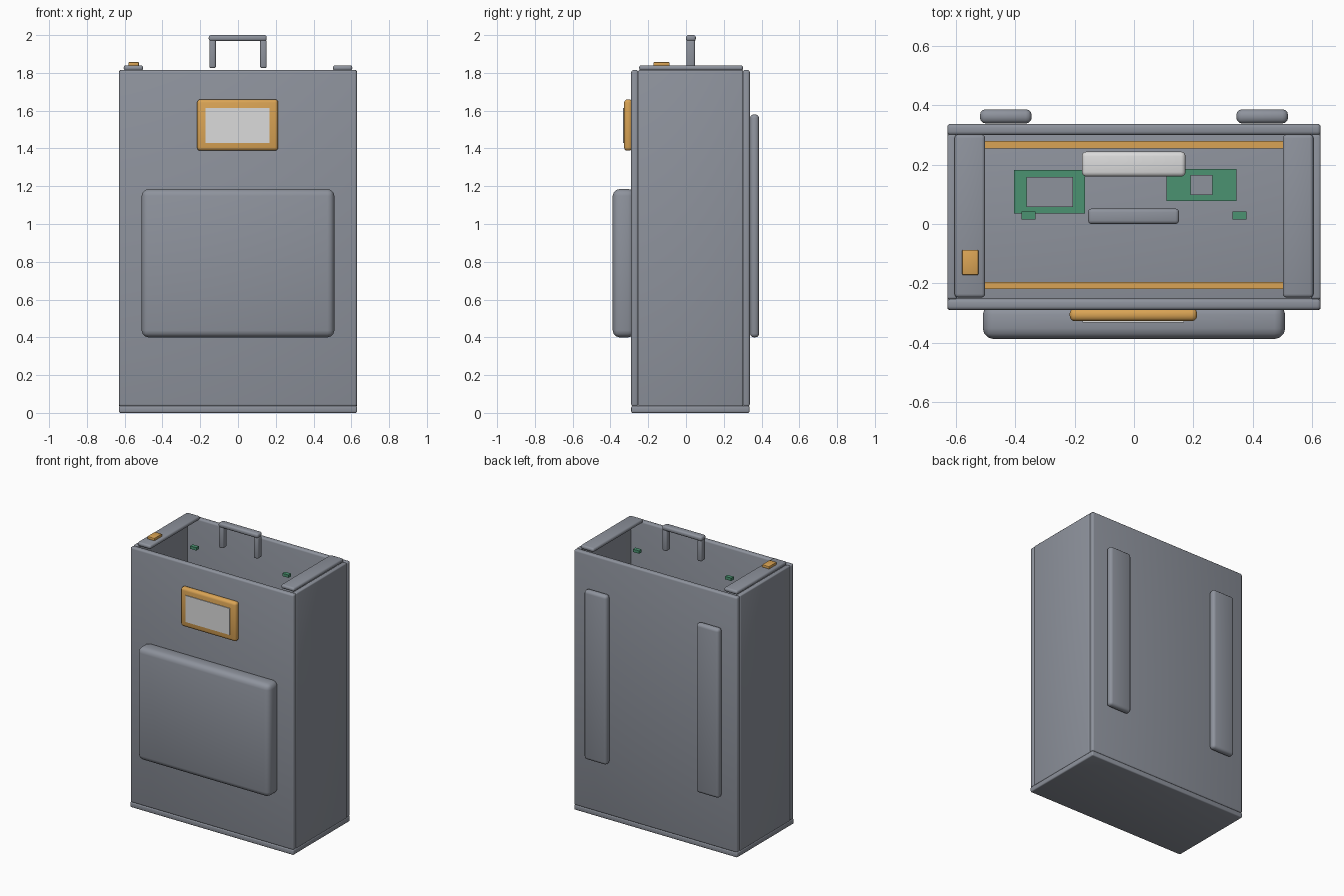
import bpy, bmesh, math

if "Cube" in bpy.data.objects:
    bpy.data.objects.remove(bpy.data.objects["Cube"])


def material(name, rgb):
    m = bpy.data.materials.new(name)
    m.diffuse_color = (*rgb, 1.0)
    m.use_nodes = True
    m.node_tree.nodes["Principled BSDF"].inputs["Base Color"].default_value = m.diffuse_color
    return m


GREY = material("slate_grey", (0.27, 0.29, 0.335))
ORANGE = material("orange", (0.70, 0.37, 0.09))
WHITE = material("off_white", (0.71, 0.71, 0.71))
GREEN = material("circuit_green", (0.07, 0.29, 0.165))


def box(name, x, y, z, mat, bevel=0.0, segments=3):
    """Box from (min, max) ranges, with optional rounded edges."""
    bm = bmesh.new()
    bmesh.ops.create_cube(bm, size=1.0)
    for v in bm.verts:
        v.co = [r[0] + (c + 0.5) * (r[1] - r[0]) for c, r in zip(v.co, (x, y, z))]
    mesh = bpy.data.meshes.new(name)
    bm.to_mesh(mesh)
    bm.free()
    mesh.materials.append(mat)
    obj = bpy.data.objects.new(name, mesh)
    bpy.context.collection.objects.link(obj)
    if bevel:
        mod = obj.modifiers.new("rounded_edges", 'BEVEL')
        mod.width, mod.segments = bevel, segments
        bpy.ops.object.select_all(action='DESELECT')
        obj.select_set(True)
        bpy.context.view_layer.objects.active = obj
        bpy.ops.object.modifier_apply(modifier=mod.name)
        bpy.ops.object.shade_smooth_by_angle(angle=math.radians(35))
    return obj


def pair(name, x, y, z, mat, bevel=0.0):
    """Box on the right and its mirror on the left."""
    box(name + "_right", x, y, z, mat, bevel)
    box(name + "_left", (-x[1], -x[0]), y, z, mat, bevel)


# Open-topped case
box("base", (-0.63, 0.63), (-0.29, 0.336), (0, 0.037), GREY, 0.008)
box("front_panel", (-0.63, 0.63), (-0.29, -0.252), (0.034, 1.815), GREY, 0.012)
box("back_panel", (-0.63, 0.63), (0.30, 0.338), (0.034, 1.815), GREY, 0.012)
pair("side_panel", (0.597, 0.63), (-0.254, 0.302), (0.034, 1.815), GREY, 0.008)
pair("top_rim", (0.502, 0.605), (-0.248, 0.302), (1.812, 1.84), GREY, 0.012)

# Front pocket and rear straps
box("front_pocket", (-0.51, 0.51), (-0.388, -0.27), (0.40, 1.185), GREY, 0.036)
pair("shoulder_strap", (0.345, 0.52), (0.339, 0.387), (0.40, 1.58), GREY, 0.02)

# Framed display
box("display_frame", (-0.217, 0.213), (-0.328, -0.284), (1.388, 1.66), ORANGE, 0.018)
box("display_screen", (-0.173, 0.168), (-0.333, -0.326), (1.43, 1.615), WHITE)

# Carry handle and power button
box("handle_grip", (-0.155, 0.152), (0.0, 0.052), (1.968, 2.0), GREY, 0.012)
pair("handle_post", (0.117, 0.152), (0.002, 0.048), (1.825, 1.975), GREY, 0.01)
box("power_button", (-0.58, -0.525), (-0.172, -0.087), (1.836, 1.857), ORANGE, 0.004, 2)

# Small sensors under the handle
pair("sensor", (0.332, 0.379), (0.015, 0.043), (1.752, 1.772), GREEN)

# Interior: light strips, circuit boards and battery
box("back_light_strip", (-0.56, 0.56), (0.255, 0.28), (0.037, 0.07), ORANGE)
box("front_light_strip", (-0.56, 0.56), (-0.22, -0.196), (0.037, 0.07), ORANGE)
box("main_board", (-0.405, -0.165), (0.035, 0.182), (0.037, 0.06), GREEN)
box("main_chip", (-0.362, -0.205), (0.057, 0.159), (0.06, 0.08), GREY)
box("second_board", (0.11, 0.346), (0.077, 0.186), (0.037, 0.06), GREEN)
box("second_chip", (0.191, 0.264), (0.097, 0.166), (0.06, 0.08), GREY)
box("battery", (-0.176, 0.174), (0.16, 0.244), (0.061, 0.32), WHITE, 0.015)
